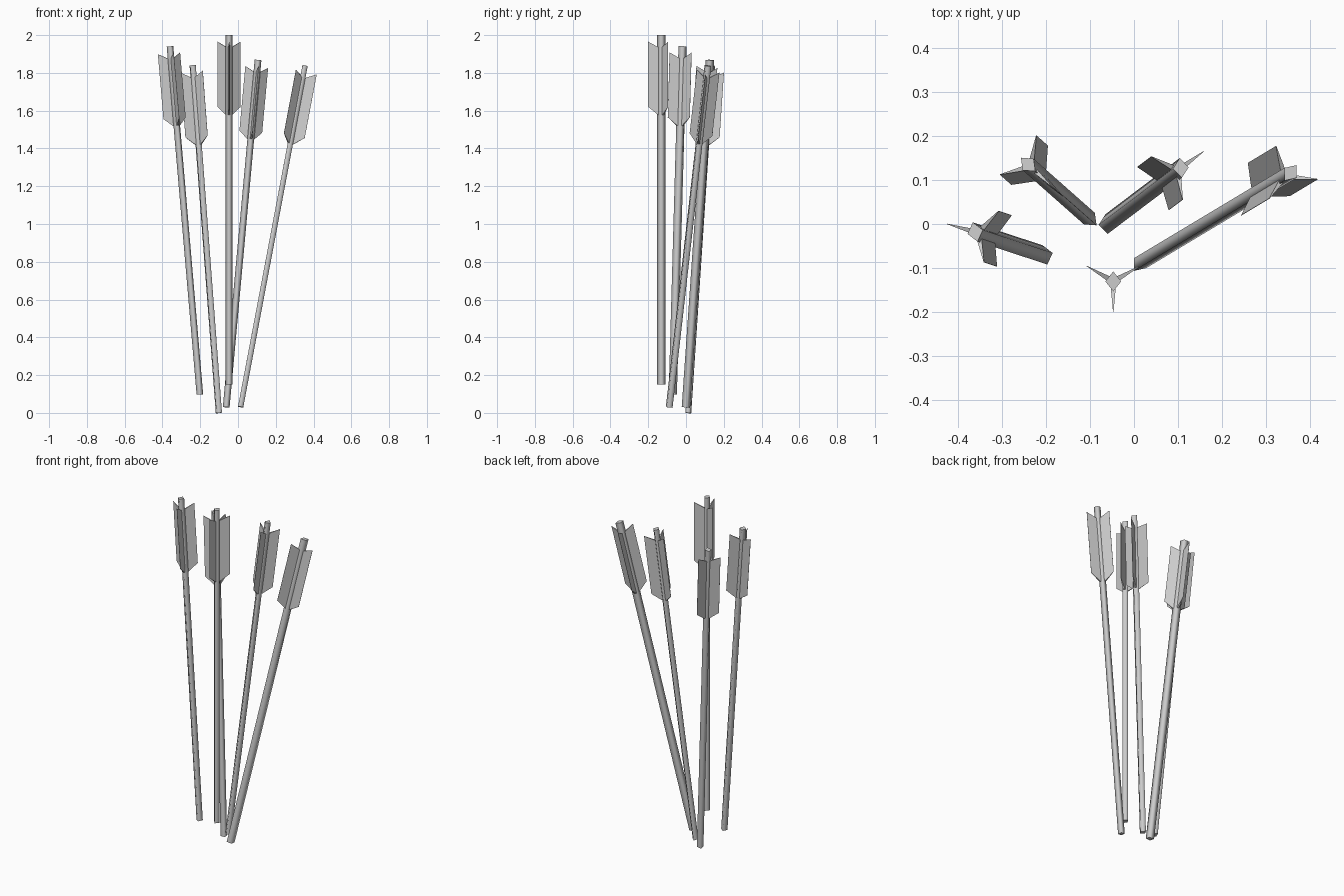
import bpy, bmesh, math
from mathutils import Matrix, Vector

cube = bpy.data.objects.get("Cube")
if cube:
    bpy.data.objects.remove(cube, do_unlink=True)

LENGTH = 1.85

grey = bpy.data.materials.new("plain_grey")
grey.use_nodes = True
colour = (0.6, 0.6, 0.6, 1)
grey.diffuse_color = colour
grey.node_tree.nodes["Principled BSDF"].inputs["Base Color"].default_value = colour


def finish(bm, name):
    bmesh.ops.recalc_face_normals(bm, faces=bm.faces)
    mesh = bpy.data.meshes.new(name)
    bm.to_mesh(mesh)
    bm.free()
    mesh.materials.append(grey)
    return mesh


def prism(bm, lower, upper):
    """Closed solid between two matching outlines."""
    a = [bm.verts.new(p) for p in lower]
    b = [bm.verts.new(p) for p in upper]
    caps = [bm.faces.new(a), bm.faces.new(b)]
    n = len(a)
    sides = [bm.faces.new((a[i], a[(i + 1) % n], b[(i + 1) % n], b[i])) for i in range(n)]
    return caps, sides


def shaft_mesh():
    # Four-sided rod hanging down from its nock end, soft sides and crisp ends
    bm = bmesh.new()
    outline = [(0.018, 0), (0, 0.0225), (-0.018, 0), (0, -0.0225)]
    caps, sides = prism(bm, [(x, y, -LENGTH) for x, y in outline],
                        [(x, y, 0) for x, y in outline])
    for face in sides:
        face.smooth = True
    for face in caps:
        for edge in face.edges:
            edge.smooth = False
    return finish(bm, "shaft")


def fletching_mesh():
    # Three wedge-shaped vanes, thick at the root and thin at the outer edge
    bm = bmesh.new()
    profile = [(0.005, -0.07), (0.07, -0.035), (0.07, -0.38), (0.018, -0.422), (0.005, -0.422)]
    for k in range(3):
        turn = Matrix.Rotation(math.radians(30 + 120 * k), 3, 'Z')

        def side(sign):
            return [turn @ Vector((r, sign * (0.0005 + 0.006 * (0.07 - r) / 0.065), z))
                    for r, z in profile]
        prism(bm, side(-1), side(1))
    return finish(bm, "fletching")


shaft, fletching = shaft_mesh(), fletching_mesh()

# Arrows: nock end, lower end, roll in degrees
arrows = {
    "far_right": ((-0.36, -0.018, 1.94), (-0.202, -0.07, 0.1), 14),
    "back_right": ((-0.24, 0.135, 1.84), (-0.102, 0.013, 0.01), 47),
    "upright": ((-0.047, -0.13, 2.0), (-0.047, -0.13, 0.15), 0),
    "back_left": ((0.106, 0.127, 1.868), (-0.062, 0.0, 0.035), 6),
    "far_left": ((0.355, 0.116, 1.838), (0.015, -0.088, 0.037), -38),
}
for name, (top, bottom, roll) in arrows.items():
    axis = Vector(top) - Vector(bottom)
    tilt = Vector((0, 0, 1)).rotation_difference(axis).to_matrix().to_4x4()
    place = Matrix.Translation(top) @ tilt @ Matrix.Rotation(math.radians(roll), 4, 'Z')
    for part, mesh in (("shaft", shaft), ("fletching", fletching)):
        obj = bpy.data.objects.new(f"{name}_arrow_{part}", mesh)
        obj.matrix_world = place
        bpy.context.collection.objects.link(obj)
